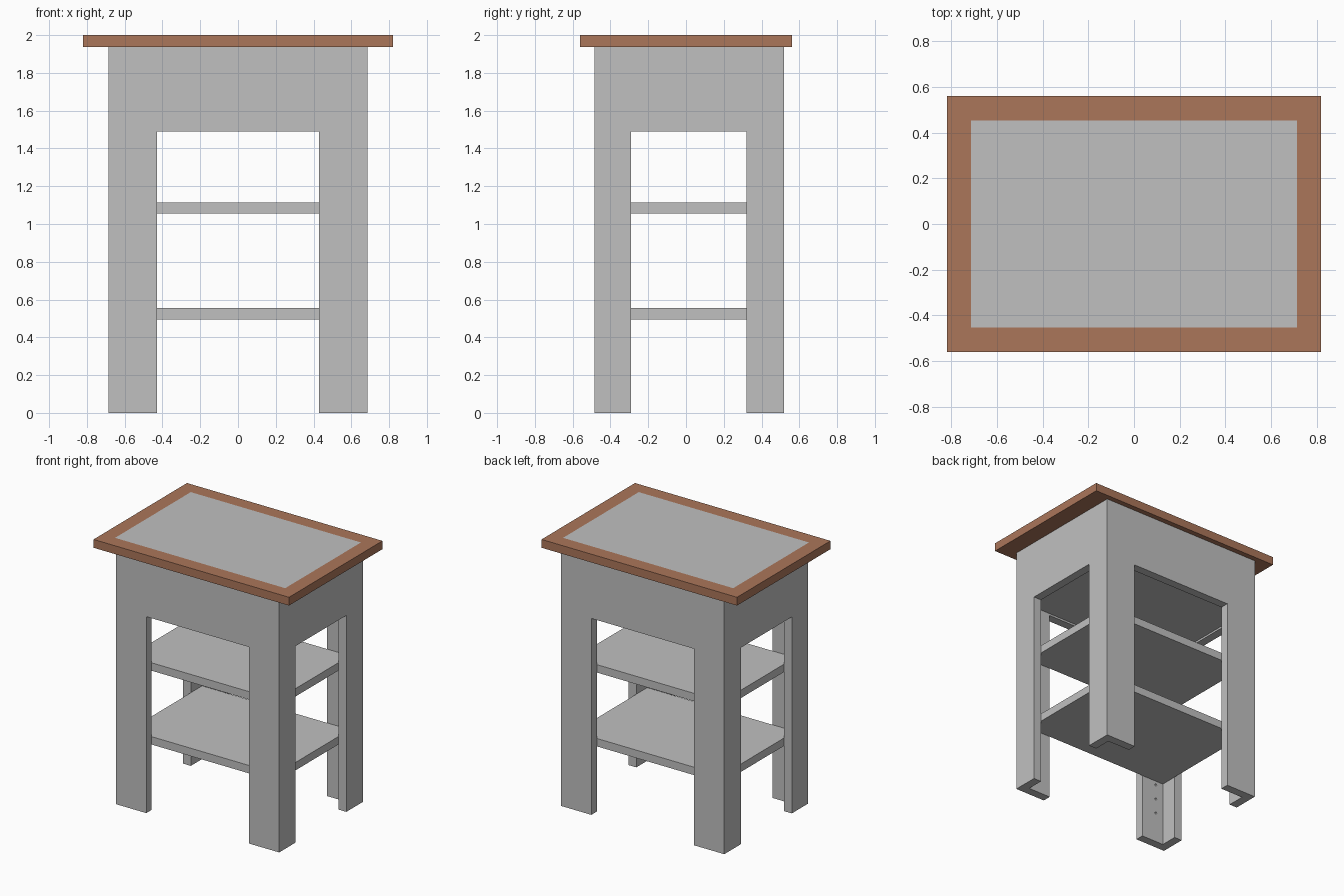
import bpy, bmesh
from mathutils import Matrix, Vector

if "Cube" in bpy.data.objects:
    bpy.data.objects.remove(bpy.data.objects["Cube"])


def material(name, rgb):
    m = bpy.data.materials.new(name)
    m.diffuse_color = (*rgb, 1)
    m.use_nodes = True
    m.node_tree.nodes["Principled BSDF"].inputs["Base Color"].default_value = m.diffuse_color
    return m


GREY = material("grey paint", (0.53, 0.53, 0.53))
WOOD = material("brown wood", (0.407, 0.181, 0.102))


def finish(name, bm, *mats):
    bmesh.ops.recalc_face_normals(bm, faces=bm.faces)
    mesh = bpy.data.meshes.new(name)
    bm.to_mesh(mesh)
    bm.free()
    for m in mats:
        mesh.materials.append(m)
    ob = bpy.data.objects.new(name, mesh)
    bpy.context.collection.objects.link(ob)
    return ob


def box_bm(x0, x1, y0, y1, z0, z1):
    bm = bmesh.new()
    size = Vector((x1 - x0, y1 - y0, z1 - z0))
    centre = Vector((x0 + x1, y0 + y1, z0 + z1)) / 2
    bmesh.ops.create_cube(bm, size=1, matrix=Matrix.Translation(centre) @ Matrix.Diagonal((*size, 1)))
    return bm


def box(name, *dims):
    return finish(name, box_bm(*dims), GREY)


# Outer size of the frame and board thickness
X, Y0, Y1, T = 0.685, -0.485, 0.52, 0.065
APRON, TOP = 1.49, 1.937

# Frame: one block with the inside, the leg openings and the peg holes cut out
frame = box("frame_with_legs", -X, X, Y0, Y1, 0, TOP)
cutters = [
    box("inside_cutter", -X + T, X - T, Y0 + T, Y1 - T, -0.1, APRON + 0.015),
    box("front_back_cutter", -0.43, 0.43, -1, 1, -0.15, APRON),
    box("side_cutter", -1, 1, -0.29, 0.32, -0.2, APRON),
]

# Peg holes on the inner faces of the front and back boards
holes = bmesh.new()
for x in (-0.555, 0.555):
    for y in (Y0 + T, Y1 - T):
        for i in range(11):
            place = Matrix.Translation((x, y, 0.235 + 0.115 * i)) @ Matrix.Rotation(1.5707963, 4, 'X')
            bmesh.ops.create_cone(holes, cap_ends=True, segments=12, radius1=0.009,
                                  radius2=0.009, depth=0.06, matrix=place)
cutters.append(finish("peg_hole_cutter", holes, GREY))

for c in cutters:
    mod = frame.modifiers.new(c.name, 'BOOLEAN')
    mod.operation, mod.solver, mod.object = 'DIFFERENCE', 'EXACT', c
bpy.context.view_layer.objects.active = frame
for c in cutters:
    bpy.ops.object.modifier_apply(modifier=c.name)
    bpy.data.objects.remove(c)

# Shelves fill the inside of the frame
for name, z in (("lower_shelf", 0.495), ("upper_shelf", 1.055)):
    box(name, -X + T, X - T, Y0 + T, Y1 - T, z, z + 0.06)

# Table top: wooden border around a flush grey panel
bm = box_bm(-0.82, 0.82, -0.56, 0.56, TOP, 2.0)
bm.normal_update()
panel = max(bm.faces, key=lambda f: f.calc_center_median().z)
bmesh.ops.inset_region(bm, faces=[panel], thickness=0.15)
panel.material_index = 1
finish("table_top", bm, WOOD, GREY)
